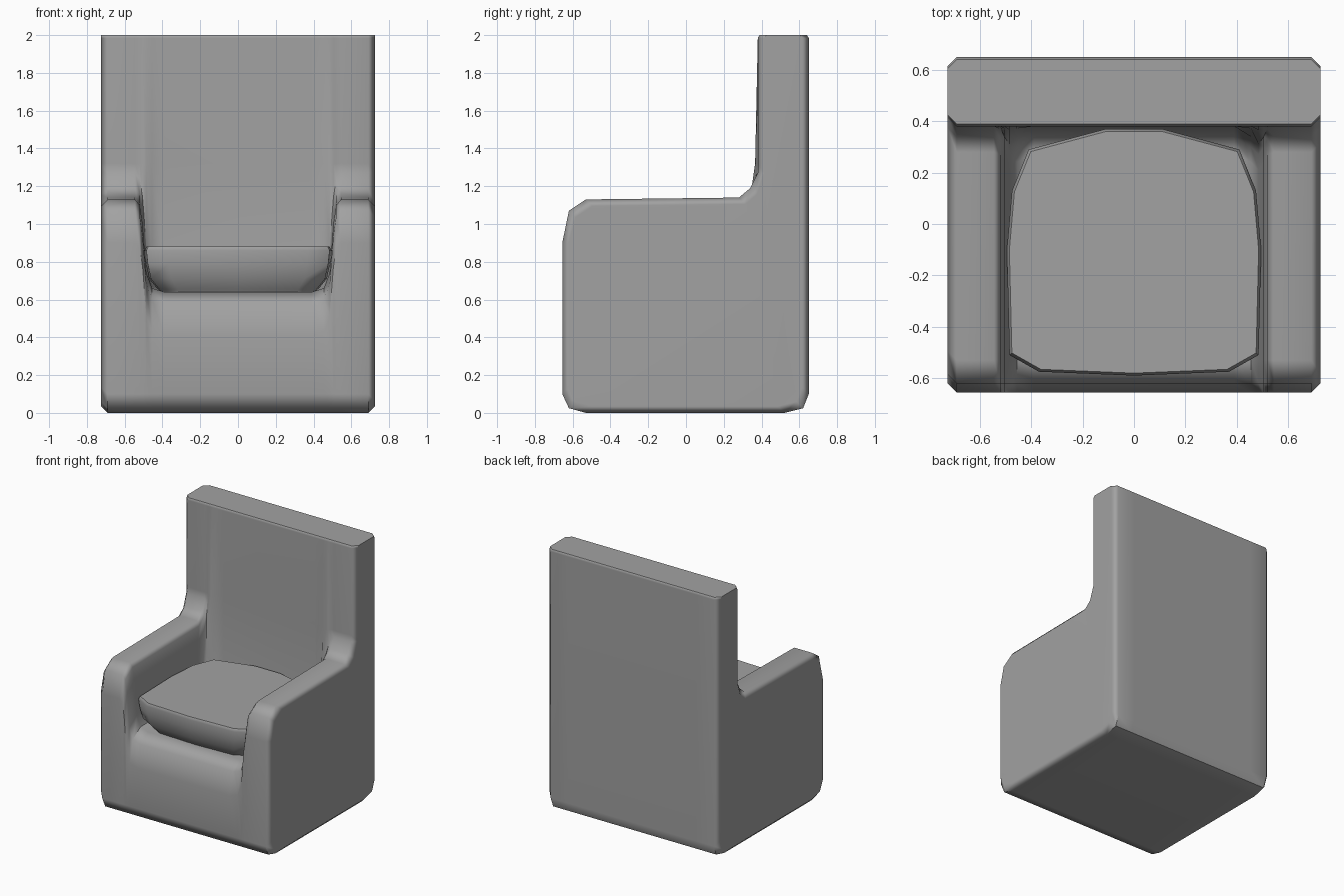
import bpy, bmesh, math

if "Cube" in bpy.data.objects:
    bpy.data.objects.remove(bpy.data.objects["Cube"])

# Single upholstery colour
grey = bpy.data.materials.new("grey_upholstery")
grey.use_nodes = True
colour = (0.36, 0.36, 0.36, 1)
grey.diffuse_color = colour
grey.node_tree.nodes["Principled BSDF"].inputs["Base Color"].default_value = colour


def loft(name, rings, angle):
    """Skin closed rings of equal length and cap both ends."""
    bm = bmesh.new()
    loops = [[bm.verts.new(p) for p in ring] for ring in rings]
    for a, b in zip(loops, loops[1:]):
        for i in range(len(a)):
            j = (i + 1) % len(a)
            bm.faces.new((a[i], a[j], b[j], b[i]))
    bm.faces.new(loops[0])
    bm.faces.new(loops[-1])
    bmesh.ops.recalc_face_normals(bm, faces=bm.faces)
    mesh = bpy.data.meshes.new(name)
    bm.to_mesh(mesh)
    bm.free()
    mesh.materials.append(grey)
    obj = bpy.data.objects.new(name, mesh)
    bpy.context.collection.objects.link(obj)
    bpy.ops.object.select_all(action='DESELECT')
    obj.select_set(True)
    bpy.context.view_layer.objects.active = obj
    bpy.ops.object.shade_smooth_by_angle(angle=math.radians(angle))
    weighted = obj.modifiers.new("weighted_normals", 'WEIGHTED_NORMAL')
    weighted.keep_sharp = True
    return obj


def side_profile(x, top, corner, d):
    """Side outline: top = arm or seat height, corner = inner fillet, d = edge inset."""
    f, b = -0.655 + d, 0.38 + d
    return [(x, y, z) for y, z in (
        (f + .125, d), (f + .035, .025 + d), (f, .10 + d),
        (f, top - .23), (f + .035, top - .06 - d), (f + .125, top - d),
        (b - .10 - corner, top + .01 - d), (b - .04 - corner, top + .06 - d),
        (b - corner, top + .14), (b - corner * .2, 1.32),
        (b, 1.985), (b + .01, 2), (.64 - d, 2), (.65 - d, 1.985),
        (.65 - d, .10 + d), (.62 - d, .025 + d), (.52 - d, d))]


# Armchair body: stations from the outer side to the middle, then mirrored
half = [(.725, 1.13, 0, .035), (.69, 1.13, 0, 0), (.545, 1.13, 0, 0),
        (.52, 1.10, .01, 0), (.505, 1.00, .04, 0), (.485, .74, .07, 0),
        (.455, .66, .04, 0), (.39, .64, 0, 0)]
stations = half + [(-x, t, c, d) for x, t, c, d in reversed(half)]
loft("armchair_body", [side_profile(*s) for s in stations], 50)

# Seat cushion: rounded outline stacked in rings
right = [(.0, -.59), (.37, -.575), (.485, -.51), (.495, -.1), (.475, .13),
         (.41, .29), (.11, .37)]
outline = right + [(-x, y) for x, y in reversed(right[1:])]


def cushion_ring(z, scale):
    return [(x * scale, -.11 + (y + .11) * scale, z) for x, y in outline]


loft("seat_cushion", [cushion_ring(z, s) for z, s in
     ((.62, .82), (.655, .86), (.71, .95), (.79, .985), (.86, 1), (.88, .98))], 50)
